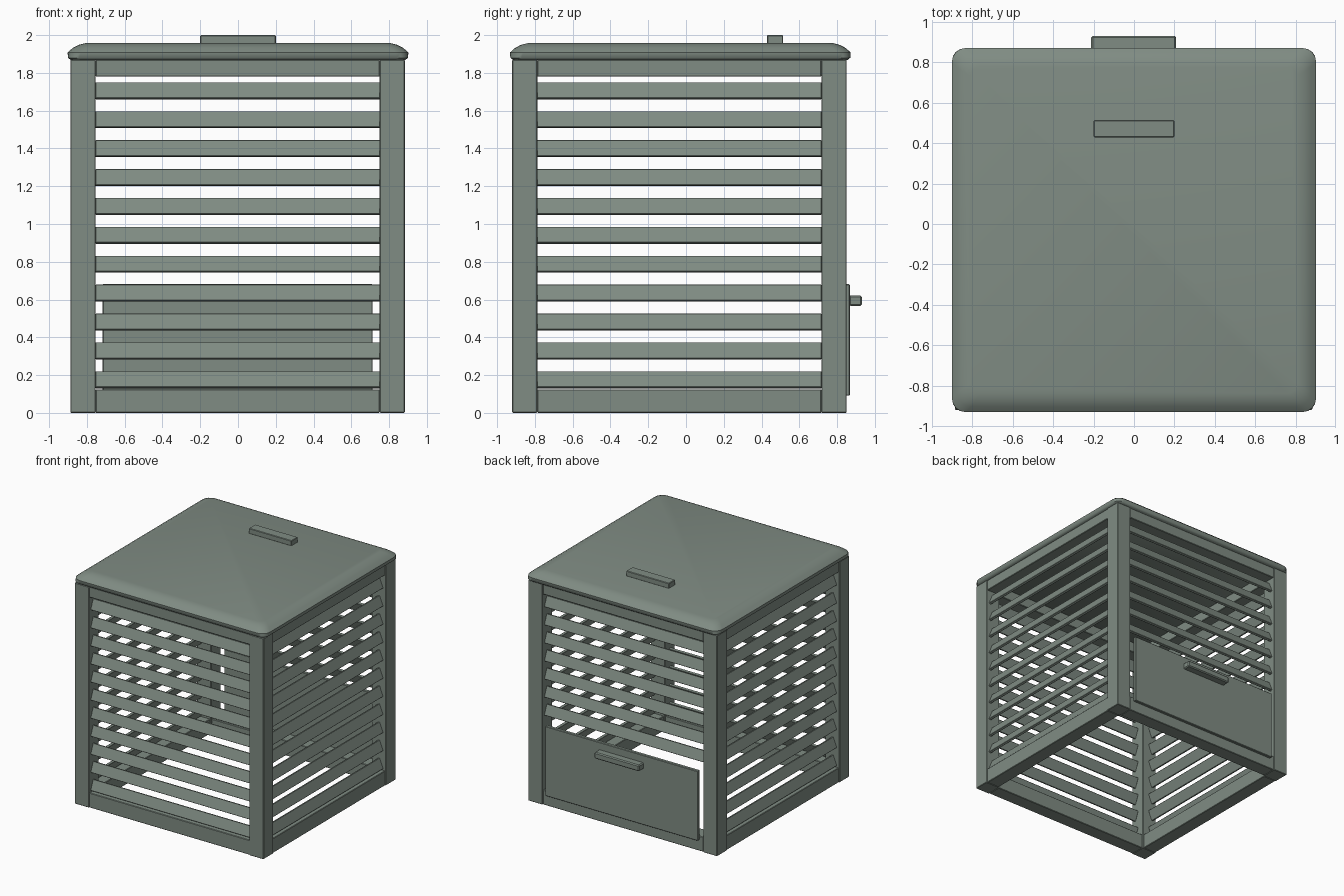
import bpy, bmesh, math
from mathutils import Matrix, Vector

if "Cube" in bpy.data.objects:
    bpy.data.objects.remove(bpy.data.objects["Cube"], do_unlink=True)

paint = bpy.data.materials.new("grey_green_paint")
paint.use_nodes = True
colour = (0.215, 0.262, 0.228, 1)
paint.diffuse_color = colour
paint.node_tree.nodes["Principled BSDF"].inputs["Base Color"].default_value = colour

CENTRE = Vector((-0.002, -0.035, 0))  # middle of the crate body
HALF = 0.885                          # half width of the body
POST = 0.133
TOP = 1.87
INNER = HALF - POST


def finish(name, bm, bevel=0.0):
    bmesh.ops.recalc_face_normals(bm, faces=bm.faces)
    mesh = bpy.data.meshes.new(name)
    bm.to_mesh(mesh)
    bm.free()
    obj = bpy.data.objects.new(name, mesh)
    bpy.context.collection.objects.link(obj)
    mesh.materials.append(paint)
    if bevel:
        mod = obj.modifiers.new("soft_edges", 'BEVEL')
        mod.width, mod.segments = bevel, 1
    return obj


def box(name, centre, size, turn=Matrix(), tilt=0.0, bevel=0.004):
    """Box tilted about its length, then turned onto a side of the body."""
    bm = bmesh.new()
    place = (Matrix.Translation(CENTRE) @ turn @ Matrix.Translation(centre)
             @ Matrix.Rotation(tilt, 4, 'X') @ Matrix.Diagonal((*size, 1)))
    bmesh.ops.create_cube(bm, size=1, matrix=place)
    return finish(name, bm, bevel)


# Corner posts
for sx, side in ((-1, "right"), (1, "left")):
    for sy, end in ((-1, "front"), (1, "back")):
        mid = HALF - POST / 2
        box(f"{end}_{side}_post", (sx * mid, sy * mid, TOP / 2), (POST, POST, TOP))

# Rails and tilted slats on each side
SLATS, PITCH, FIRST = 11, 0.153, 0.175
for i, side in enumerate(("front", "left", "back", "right")):
    turn = Matrix.Rotation(i * math.pi / 2, 4, 'Z')
    for level, low, high in (("bottom", 0, 0.125), ("top", 1.78, TOP)):
        box(f"{side}_{level}_rail", (0, -HALF + 0.066, (low + high) / 2),
            (INNER * 2, 0.12, high - low), turn)
    for n in range(SLATS):
        if side == "back" and n < 4:
            continue  # opening behind the door
        box(f"{side}_slat_{n + 1}", (0, -HALF + 0.05, FIRST + n * PITCH),
            (INNER * 2, 0.02, 0.09), turn, math.radians(-22), 0.002)

# Emptying door low on the back, with its handle
box("back_door", (0, 0.887, 0.387), (1.43, 0.03, 0.59))
box("door_handle", (0, 0.932, 0.594), (0.42, 0.07, 0.054), bevel=0.008)

# Lid lofted through rounded square outlines
bm = bmesh.new()
rings = []
for z, half, radius in ((1.868, 0.885, 0.05), (1.88, 0.9, 0.06), (1.908, 0.902, 0.07),
                        (1.932, 0.875, 0.07), (1.948, 0.845, 0.06), (1.957, 0.81, 0.05)):
    ring = []
    for corner in range(4):
        turn = Matrix.Rotation(corner * math.pi / 2, 3, 'Z')
        for k in range(5):
            a = k * math.pi / 8
            p = Vector((half - radius + radius * math.cos(a),
                        half - radius + radius * math.sin(a), z))
            ring.append(bm.verts.new(turn @ p + Vector((0, -0.03, 0))))
    rings.append(ring)
for low, high in zip(rings, rings[1:]):
    for k in range(len(low)):
        j = (k + 1) % len(low)
        bm.faces.new((low[k], low[j], high[j], high[k]))
bm.faces.new(rings[0])
bm.faces.new(rings[-1])
lid = finish("lid", bm)
bpy.context.view_layer.objects.active = lid
lid.select_set(True)
bpy.ops.object.shade_smooth_by_angle(angle=math.radians(50))

# Lid handle
box("lid_handle", (0.002, 0.507, 1.977), (0.4, 0.085, 0.046))
